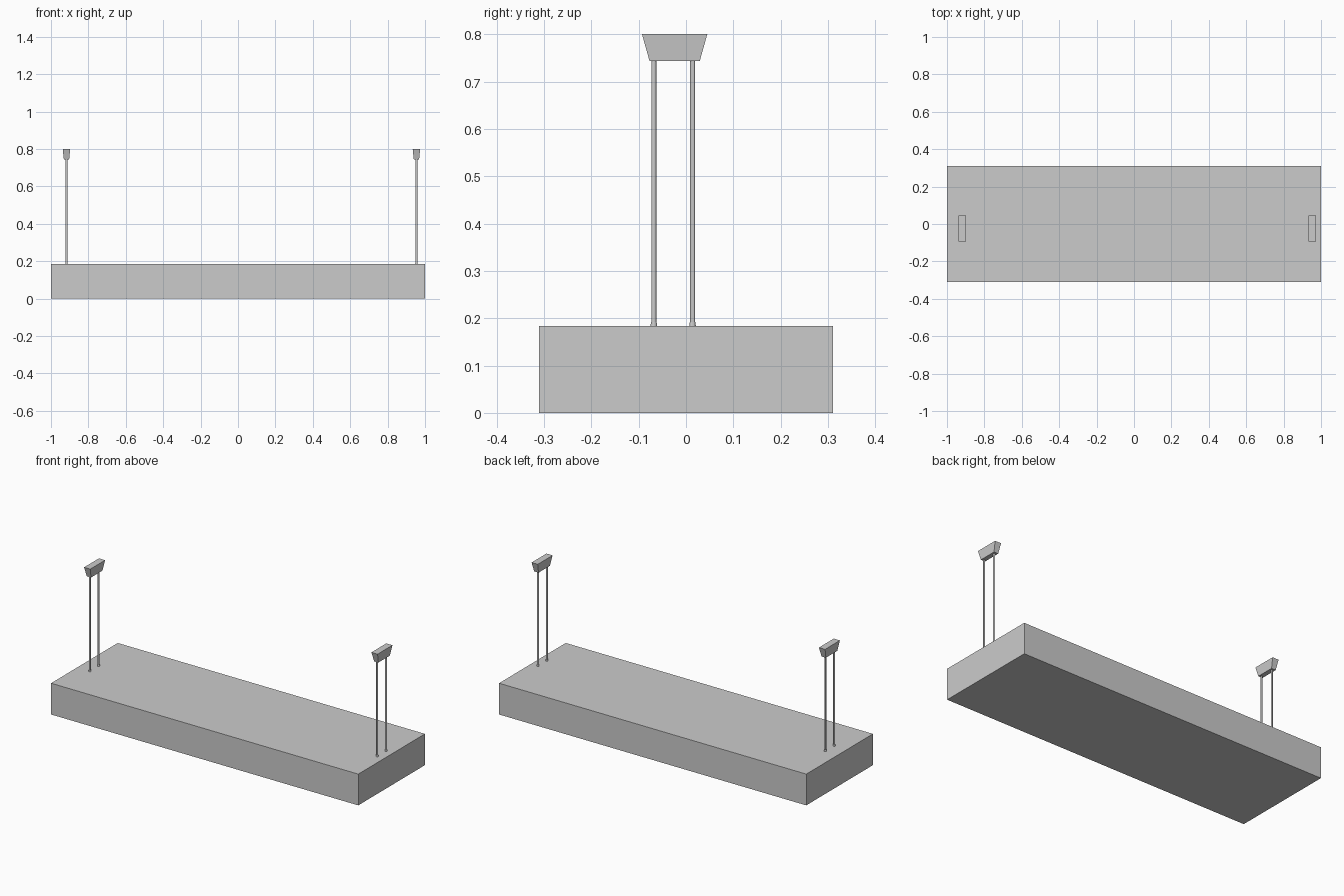
import bpy
import bmesh

if "Cube" in bpy.data.objects:
    bpy.data.objects.remove(bpy.data.objects["Cube"])

TOP = 0.184       # top of the slab
CAP_Z = 0.743     # underside of the ceiling mounts
MID_Y = -0.024    # centre of the suspension hardware


def finish(name, bm):
    bmesh.ops.recalc_face_normals(bm, faces=bm.faces)
    mesh = bpy.data.meshes.new(name)
    bm.to_mesh(mesh)
    bm.free()
    obj = bpy.data.objects.new(name, mesh)
    bpy.context.collection.objects.link(obj)
    return obj


def tapered_box(name, x, y, z0, z1, bottom, top):
    """Box whose bottom and top have their own (x, y) half sizes."""
    bm = bmesh.new()
    bmesh.ops.create_cube(bm, size=2)
    for v in bm.verts:
        hx, hy = top if v.co.z > 0 else bottom
        v.co = (x + v.co.x * hx, y + v.co.y * hy, z1 if v.co.z > 0 else z0)
    return finish(name, bm)


def cylinder(name, x, y, z0, z1, r0, r1, sides=12):
    bm = bmesh.new()
    bmesh.ops.create_cone(bm, cap_ends=True, segments=sides,
                          radius1=r0, radius2=r1, depth=z1 - z0)
    bmesh.ops.translate(bm, verts=bm.verts, vec=(x, y, (z0 + z1) / 2))
    return finish(name, bm)


# Hanging slab
tapered_box("slab", 0, 0, 0, TOP, (1, 0.31), (1, 0.31))

# Two suspension sets: ceiling mount, twin rods and their small feet
for side, x in (("left", -0.917), ("right", 0.954)):
    tapered_box(side + "_ceiling_mount", x, MID_Y, CAP_Z, 0.8,
                (0.014, 0.053), (0.02, 0.069))
    for place, y in (("front", -0.068), ("back", 0.014)):
        label = f"{side}_{place}"
        cylinder(label + "_rod", x, y, TOP, CAP_Z, 0.0052, 0.0052)
        cylinder(label + "_rod_foot", x, y, TOP, TOP + 0.008, 0.0068, 0.006)
